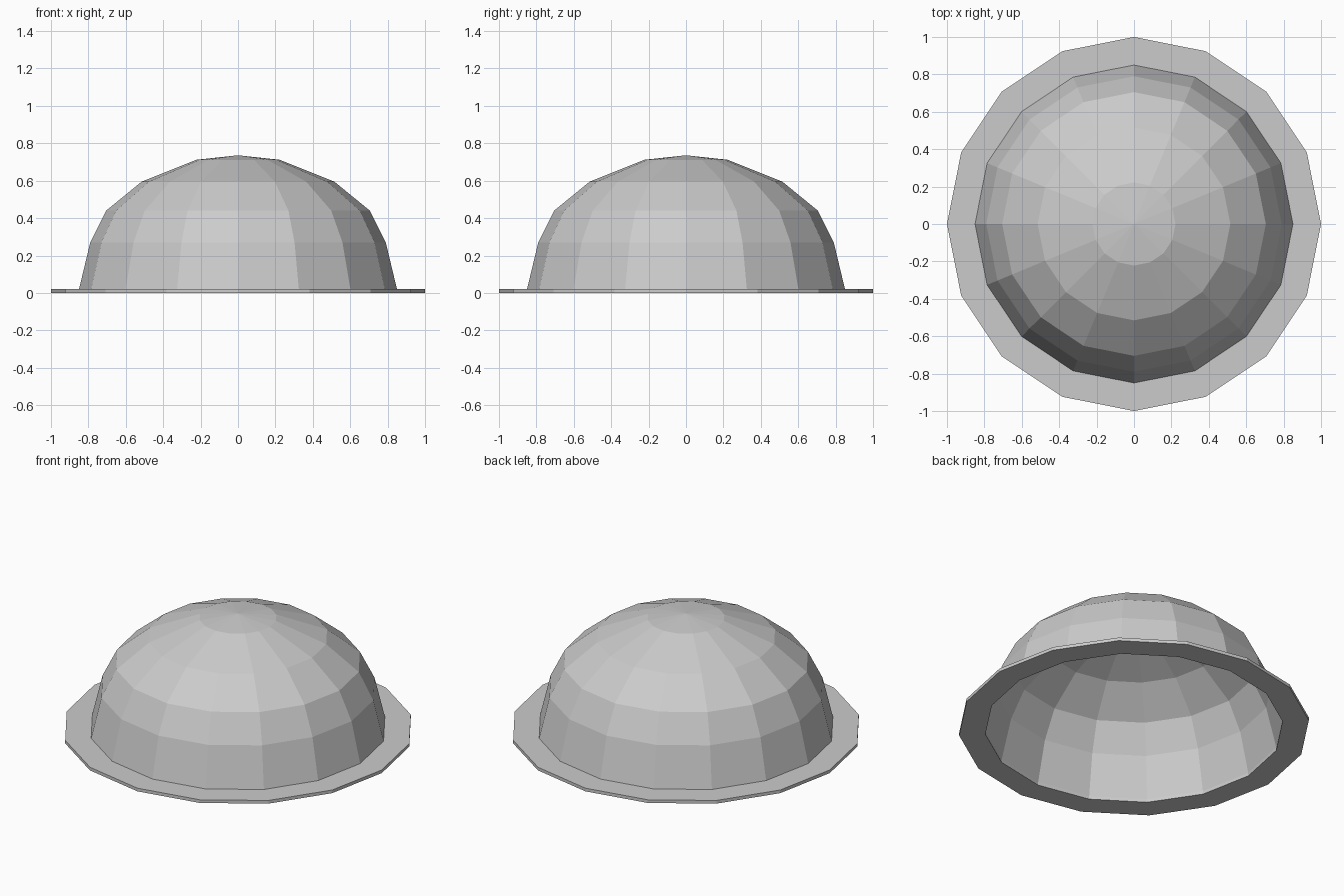
import bpy, bmesh
from math import cos, sin, tau

if "Cube" in bpy.data.objects:
    bpy.data.objects.remove(bpy.data.objects["Cube"])

SIDES = 16


def lathe(name, profile, closed=False):
    """Revolve (radius, z) points around z with flat facets."""
    bm = bmesh.new()
    rings = []
    for r, z in profile:
        if r == 0:
            rings.append([bm.verts.new((0, 0, z))] * SIDES)
        else:
            rings.append([bm.verts.new((r * cos(tau * i / SIDES), r * sin(tau * i / SIDES), z))
                          for i in range(SIDES)])
    pairs = list(zip(rings, rings[1:]))
    if closed:
        pairs.append((rings[-1], rings[0]))
    for a, b in pairs:
        for i in range(SIDES):
            j = (i + 1) % SIDES
            corners = [a[i], a[j], b[j], b[i]]
            bm.faces.new(list(dict.fromkeys(corners)))
    mesh = bpy.data.meshes.new(name)
    bm.to_mesh(mesh)
    bm.free()
    obj = bpy.data.objects.new(name, mesh)
    bpy.context.collection.objects.link(obj)
    return obj


# Flat ring-shaped brim
lathe("brim", [(0.85, 0), (1, 0), (1, 0.02), (0.85, 0.02)], closed=True)

# Thin hollow dome, open underneath
lathe("dome", [(0.85, 0.02), (0.79, 0.27), (0.705, 0.44),
               (0.515, 0.595), (0.222, 0.712), (0, 0.736)])
